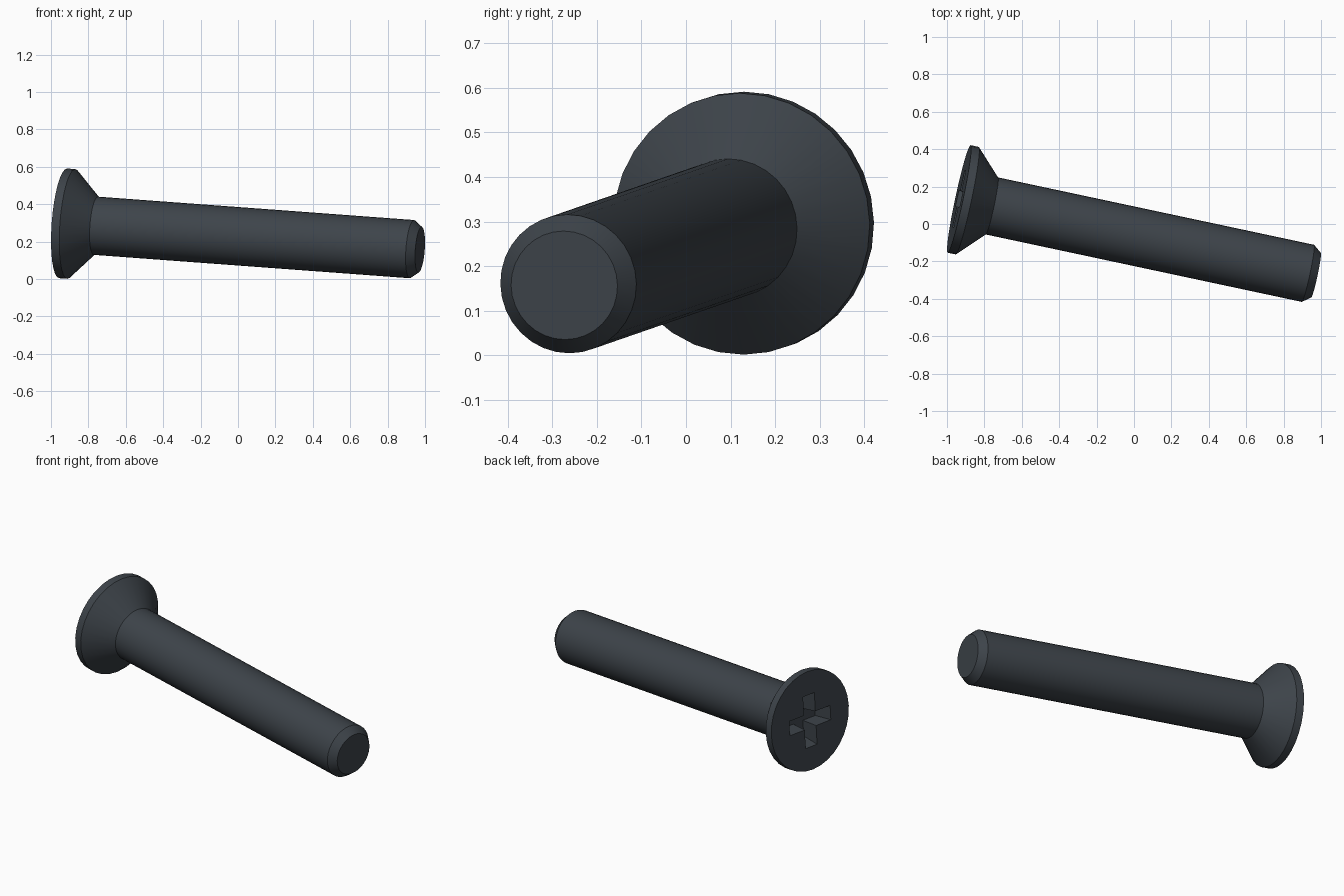
import bpy, bmesh, math
from mathutils import Vector, Matrix

if "Cube" in bpy.data.objects:
    bpy.data.objects.remove(bpy.data.objects["Cube"], do_unlink=True)

SEGMENTS = 32
FACE_CENTRE = Vector((-0.935, 0.134, 0.298))
TIP_CENTRE = Vector((0.973, -0.273, 0.157))

# Frame of the screw: local z runs from the head face to the tip
axis = (TIP_CENTRE - FACE_CENTRE).normalized()
side = Vector((0, 0, 1)).cross(axis).normalized()
up = axis.cross(side)
frame = Matrix.Translation(FACE_CENTRE) @ Matrix((side, up, axis)).transposed().to_4x4()
length = (TIP_CENTRE - FACE_CENTRE).length

steel = bpy.data.materials.new("dark blued steel")
colour = (0.047, 0.057, 0.068, 1)
steel.diffuse_color = colour
steel.use_nodes = True
bsdf = steel.node_tree.nodes["Principled BSDF"]
bsdf.inputs["Base Color"].default_value = colour
bsdf.inputs["Roughness"].default_value = 0.5


def ring(bm, points, z):
    return [bm.verts.new((x, y, z)) for x, y in points]


def circle(radius):
    turn = 2 * math.pi / SEGMENTS
    return [(radius * math.cos(i * turn), radius * math.sin(i * turn)) for i in range(SEGMENTS)]


def bridge(bm, a, b):
    for i in range(len(a)):
        j = (i + 1) % len(a)
        bm.faces.new((a[i], a[j], b[j], b[i]))


def revolve(bm, profile):
    rings = [ring(bm, circle(r), z) for r, z in profile]
    for a, b in zip(rings, rings[1:]):
        bridge(bm, a, b)
    return rings


def cross(reach, half):
    quarter = [(reach, -half), (reach, half), (half, half)]
    points = []
    for k in range(4):
        c, s = ((1, 0), (0, 1), (-1, 0), (0, -1))[k]
        points += [(c * x - s * y, s * x + c * y) for x, y in quarter]
    return points


def finish(bm, name):
    bm.normal_update()
    mesh = bpy.data.meshes.new(name)
    bm.to_mesh(mesh)
    bm.free()
    obj = bpy.data.objects.new(name, mesh)
    bpy.context.collection.objects.link(obj)
    obj.matrix_world = frame
    mesh.materials.append(steel)
    bpy.ops.object.select_all(action='DESELECT')
    obj.select_set(True)
    bpy.context.view_layer.objects.active = obj
    bpy.ops.object.shade_smooth_by_angle(angle=math.radians(30))


# Countersunk head with a tapered cross recess
bm = bmesh.new()
rim = revolve(bm, [(0.294, 0), (0.294, 0.045), (0.156, 0.18)])[0]
mouth = ring(bm, cross(0.155, 0.043), 0)
floor = ring(bm, cross(0.13, 0.036), 0.1)
bridge(bm, floor, mouth)
bm.faces.new(floor[::-1])
loops = [bm.edges.get((r[i - 1], r[i])) for r in (rim, mouth) for i in range(len(r))]
bmesh.ops.triangle_fill(bm, edges=loops, use_beauty=True, normal=(0, 0, -1))
bmesh.ops.recalc_face_normals(bm, faces=bm.faces)
# The mesh is open at the neck, so make sure the rim faces outward
probe = rim[0].link_faces[0]
wall = next(f for f in bm.faces if all(abs(v.co.xy.length - 0.294) < 1e-4 for v in f.verts))
wall.normal_update()
if wall.normal.xy.dot(wall.calc_center_median().xy) < 0:
    bmesh.ops.reverse_faces(bm, faces=bm.faces)
finish(bm, "screw_head")

# Plain shaft with a chamfered tip
bm = bmesh.new()
tip = revolve(bm, [(0.156, 0.18), (0.156, length - 0.044), (0.122, length)])[-1]
bm.faces.new(tip)
finish(bm, "screw_shaft")
